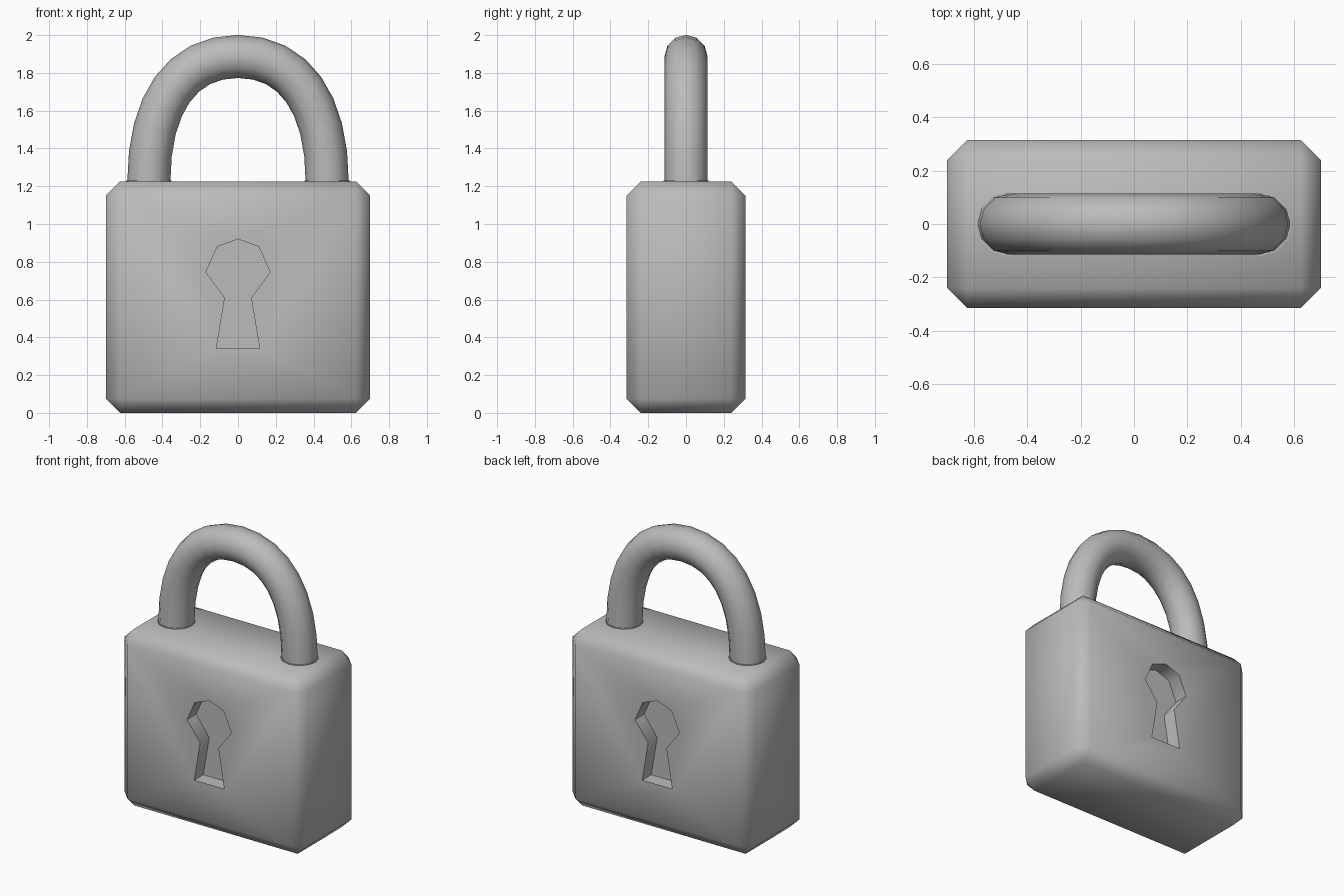
import bpy, bmesh, math
from mathutils import Matrix

cube = bpy.data.objects.get("Cube")
if cube:
    bpy.data.objects.remove(cube, do_unlink=True)

metal = bpy.data.materials.new("grey metal")
metal.use_nodes = True
GREY = (0.5, 0.5, 0.5, 1)
metal.diffuse_color = GREY
metal.node_tree.nodes["Principled BSDF"].inputs["Base Color"].default_value = GREY

WIDTH, DEPTH, HEIGHT = 1.4, 0.63, 1.225
RECESS = 0.1


def add_object(name, data):
    obj = bpy.data.objects.new(name, data)
    bpy.context.collection.objects.link(obj)
    data.materials.append(metal)
    return obj


def mesh_object(name, bm):
    bmesh.ops.recalc_face_normals(bm, faces=bm.faces)
    mesh = bpy.data.meshes.new(name)
    bm.to_mesh(mesh)
    bm.free()
    return add_object(name, mesh)


def activate(obj):
    bpy.ops.object.select_all(action='DESELECT')
    obj.select_set(True)
    bpy.context.view_layer.objects.active = obj


# Lock body: box with one wide chamfer on every edge
bm = bmesh.new()
bmesh.ops.create_cube(bm, size=1)
bmesh.ops.scale(bm, vec=(WIDTH, DEPTH, HEIGHT), verts=bm.verts)
bmesh.ops.translate(bm, vec=(0, 0, HEIGHT / 2), verts=bm.verts)
bmesh.ops.bevel(bm, geom=bm.edges[:], offset=0.075, segments=1,
                affect='EDGES', clamp_overlap=True)
body = mesh_object("lock_body", bm)

# Keyhole cutters: one prism pushed into the front and one into the back
half = [(0.115, 0.34), (0.07, 0.61), (0.17, 0.745), (0.11, 0.88)]
outline = half + [(0, 0.92)] + [(-x, z) for x, z in reversed(half)]
bm = bmesh.new()
for side in (-1, 1):
    face = bm.faces.new([bm.verts.new((x, side * (DEPTH / 2 - RECESS), z))
                         for x, z in outline])
    extruded = bmesh.ops.extrude_face_region(bm, geom=[face], use_keep_orig=True)
    moved = [v for v in extruded["geom"] if isinstance(v, bmesh.types.BMVert)]
    bmesh.ops.translate(bm, vec=(0, side * RECESS * 2, 0), verts=moved)
cutter = mesh_object("keyhole_cutter", bm)
cutter.hide_render = True

cut = body.modifiers.new("keyholes", 'BOOLEAN')
cut.operation = 'DIFFERENCE'
cut.solver = 'EXACT'
cut.object = cutter
activate(body)
bpy.ops.object.modifier_apply(modifier=cut.name)
bpy.data.objects.remove(cutter, do_unlink=True)
activate(body)
bpy.ops.object.shade_smooth_by_angle(angle=math.radians(60))

# Shackle: round bar swept along a full arch
REACH, RISE, FULLNESS = 0.472, 0.662, 0.63
curve = bpy.data.curves.new("shackle", 'CURVE')
curve.dimensions = '3D'
curve.bevel_depth = 0.114
curve.bevel_resolution = 4
curve.resolution_u = 8
curve.use_fill_caps = True
arch = curve.splines.new('BEZIER')
arch.bezier_points.add(2)
arch.use_smooth = True
for point, side in zip(arch.bezier_points, (-1, 0, 1)):
    point.handle_left_type = point.handle_right_type = 'FREE'
    foot = abs(side)
    x, z = side * REACH, HEIGHT + (1 - foot) * RISE
    lift, run = foot * RISE * FULLNESS, (1 - foot) * REACH * FULLNESS
    point.co = (x, 0, z)
    point.handle_left = (x - run, 0, z + lift)
    point.handle_right = (x + run, 0, z + lift)
add_object("shackle", curve)

# Thin seats where the shackle enters the body
for name, side in (("left_seat", 1), ("right_seat", -1)):
    bm = bmesh.new()
    bmesh.ops.create_cone(bm, cap_ends=True, segments=12, radius1=0.12, radius2=0.12,
                          depth=0.008, matrix=Matrix.Translation((side * REACH, 0, HEIGHT)))
    mesh_object(name, bm)
